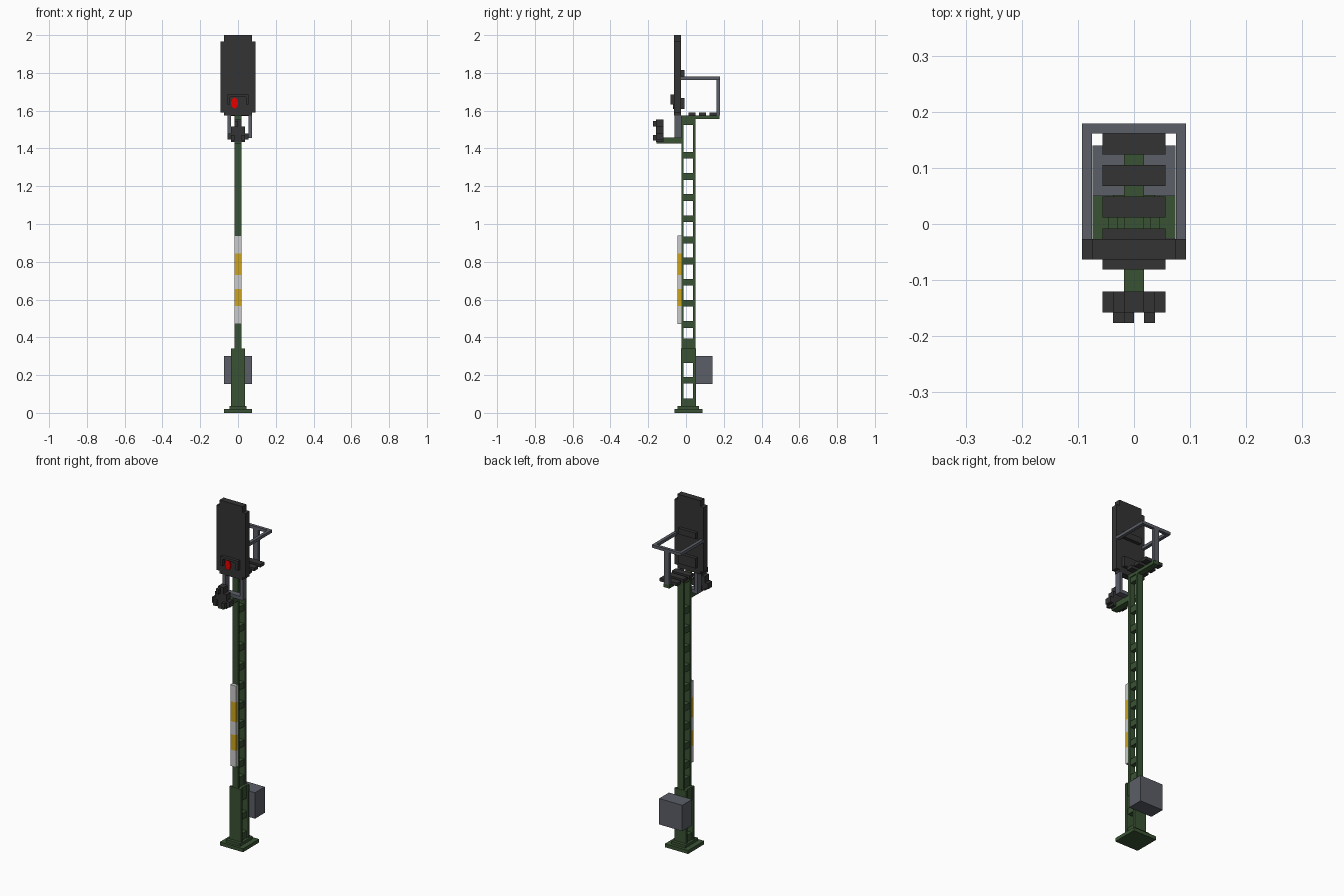
import bpy, bmesh, math

cube = bpy.data.objects.get("Cube")
if cube:
    bpy.data.objects.remove(cube, do_unlink=True)


def material(name, rgb):
    m = bpy.data.materials.new(name)
    m.use_nodes = True
    m.diffuse_color = (*rgb, 1)
    m.node_tree.nodes["Principled BSDF"].inputs["Base Color"].default_value = (*rgb, 1)
    return m


GREEN = material("mast green", (0.042, 0.085, 0.034))
DARK = material("charcoal", (0.034, 0.034, 0.034))
GREY = material("steel grey", (0.105, 0.113, 0.135))
WHITE = material("plate white", (0.60, 0.60, 0.60))
YELLOW = material("plate yellow", (0.62, 0.37, 0.012))
RED = material("lamp red", (0.80, 0.0, 0.0))


def finish(name, bm, mat):
    mesh = bpy.data.meshes.new(name)
    bm.to_mesh(mesh)
    bm.free()
    mesh.materials.append(mat)
    ob = bpy.data.objects.new(name, mesh)
    bpy.context.collection.objects.link(ob)
    return ob


def boxes(name, mat, *ranges):
    """One object of boxes, each given as (x0, x1, y0, y1, z0, z1)."""
    bm = bmesh.new()
    for r in ranges:
        verts = bmesh.ops.create_cube(bm, size=1)["verts"]
        for v in verts:
            for i in range(3):
                lo, hi = r[2 * i], r[2 * i + 1]
                v.co[i] = (lo + hi) / 2 + v.co[i] * (hi - lo)
    return finish(name, bm, mat)


def stepped_panel(name, mat, half_outline, y0, y1):
    """Mirrored x/z outline extruded along y."""
    bm = bmesh.new()
    outline = half_outline + [(-x, z) for x, z in reversed(half_outline)]
    face = bm.faces.new([bm.verts.new((x, y0, z)) for x, z in outline])
    ext = bmesh.ops.extrude_face_region(bm, geom=[face])["geom"]
    bmesh.ops.translate(bm, vec=(0, y1 - y0, 0),
                        verts=[e for e in ext if isinstance(e, bmesh.types.BMVert)])
    bmesh.ops.recalc_face_normals(bm, faces=bm.faces[:])
    return finish(name, bm, mat)


F, B, T = -0.025, 0.05, 0.013   # mast front, back and flange thickness

# Foot
boxes("base_plate", GREEN, (-0.074, 0.074, -0.06, 0.087, 0, 0.02))
boxes("base_step", GREEN, (-0.045, 0.045, -0.045, 0.07, 0.02, 0.036))

# Mast: two flanges joined by evenly spaced web pieces
boxes("mast_flanges", GREEN,
      (-0.018, 0.018, F, F + T, 0.03, 1.56),
      (-0.018, 0.018, B - T, B, 0.03, 1.56))
boxes("lower_mast_flanges", GREEN,
      (-0.037, 0.037, F - 0.002, F + T, 0.03, 0.34),
      (-0.037, 0.037, B - T, B + 0.002, 0.03, 0.34))
rungs = [(-0.013, 0.013, F + T, B - T, z, z + 0.036)
         for z in [0.45 + 0.112 * i for i in range(9)]]
rungs.append((-0.013, 0.013, F + T, B - T, 1.525, 1.56))
boxes("mast_web", GREEN, *rungs)
boxes("lower_mast_web", GREEN, *[(-0.03, 0.03, F + T, B - T, a, b) for a, b in
      ((0.036, 0.075), (0.155, 0.19), (0.265, 0.34))],
      (-0.013, 0.013, F + T, B - T, 0.34, 0.395))

# Equipment box behind the mast
boxes("equipment_box", GREY, (-0.074, 0.074, B, 0.14, 0.152, 0.302))

# Striped marker plate
levels = [0.47, 0.565, 0.655, 0.73, 0.845, 0.94]
for i in range(5):
    boxes(f"marker_band_{i + 1}", YELLOW if i % 2 else WHITE,
          (-0.018, 0.018, -0.045, F, levels[i], levels[i + 1]))

# Signal head with stepped corners
stepped_panel("signal_head", DARK,
              [(0.074, 1.575), (0.074, 1.59), (0.093, 1.59), (0.093, 1.966),
               (0.074, 1.966), (0.074, 2.0)], -0.063, -0.027)
boxes("lamp_hood", DARK,
      (-0.056, 0.056, -0.081, -0.063, 1.672, 1.686),
      (-0.056, -0.042, -0.081, -0.063, 1.632, 1.672),
      (0.042, 0.056, -0.081, -0.063, 1.632, 1.672))
boxes("head_back_brackets", DARK,
      (-0.056, 0.056, -0.027, -0.008, 1.61, 1.668),
      (-0.056, 0.056, -0.027, -0.008, 1.78, 1.815))

# Red lamp
bm = bmesh.new()
bmesh.ops.create_cone(bm, cap_ends=True, segments=8, radius1=1, radius2=1, depth=1)
for v in bm.verts:
    x, y, z = v.co
    v.co = (-0.018 + 0.019 * x, -0.066 + 0.008 * z, 1.64 + 0.03 * y)
bmesh.ops.recalc_face_normals(bm, faces=bm.faces[:])
finish("red_lamp", bm, RED)

# Steel bracket carrying the head
boxes("head_bracket", GREY,
      (-0.056, -0.037, -0.06, -0.025, 1.46, 1.575),
      (0.055, 0.073, -0.06, -0.025, 1.46, 1.575),
      (-0.056, 0.073, -0.06, -0.025, 1.455, 1.475))

# Small auxiliary signal on its arm
boxes("auxiliary_arm", GREEN, (-0.018, 0.018, -0.157, F, 1.425, 1.458))
stepped_panel("auxiliary_signal", DARK,
              [(0.037, 1.435), (0.037, 1.447), (0.056, 1.447), (0.056, 1.48),
               (0.037, 1.48), (0.037, 1.517), (0.018, 1.517), (0.018, 1.553)],
              -0.158, -0.12)
boxes("auxiliary_hoods", DARK,
      (-0.037, -0.018, -0.176, -0.158, 1.443, 1.472),
      (0.018, 0.037, -0.176, -0.158, 1.443, 1.472),
      (-0.018, 0.0, -0.176, -0.158, 1.517, 1.545))

# Service platform
boxes("platform_beam", GREEN, (-0.018, 0.018, -0.027, 0.178, 1.555, 1.575))
boxes("platform_treads", DARK,
      *[(-0.056, 0.056, y, y + 0.037, 1.572, 1.59) for y in (0.012, 0.068, 0.124)])

# Guard rail
boxes("guard_rail", GREY,
      (-0.093, -0.075, -0.027, 0.179, 1.763, 1.78),
      (0.075, 0.093, -0.027, 0.179, 1.763, 1.78),
      (-0.075, 0.075, 0.161, 0.179, 1.763, 1.78))
boxes("guard_rail_post", GREY, (-0.016, 0.016, 0.161, 0.179, 1.575, 1.763))
